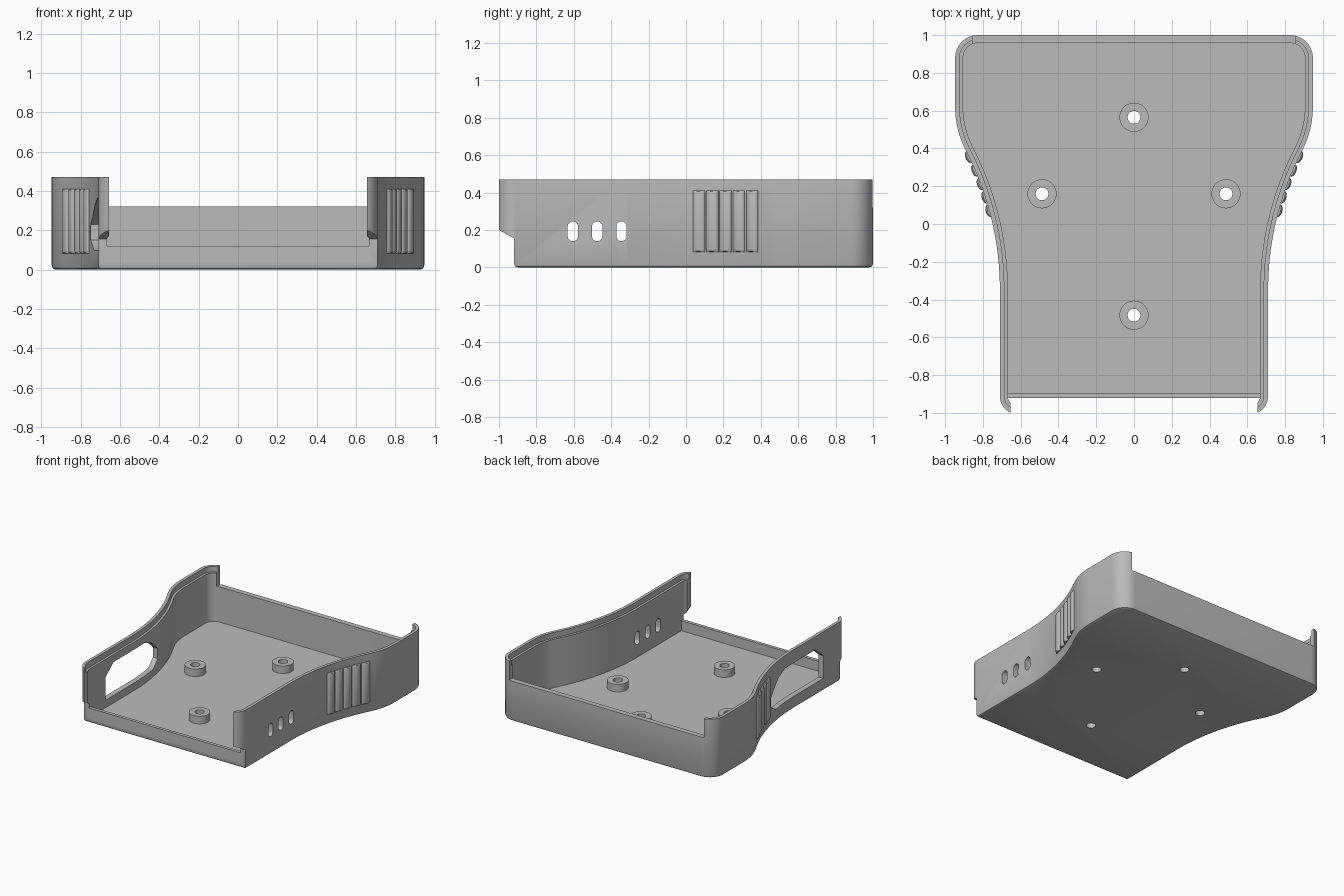
import bpy, bmesh
from math import sin, cos, asin, sqrt, radians, pi
from mathutils import Matrix, Vector

cube = bpy.data.objects.get("Cube")
if cube:
    bpy.data.objects.remove(cube, do_unlink=True)

grey = bpy.data.materials.new("plain grey")
grey.use_nodes = True
grey.diffuse_color = (0.5, 0.5, 0.5, 1)
grey.node_tree.nodes["Principled BSDF"].inputs["Base Color"].default_value = (0.5, 0.5, 0.5, 1)

HEIGHT, WALL, LIP, FLOOR = 0.47, 0.042, 0.024, 0.04
WAIST_X, WAIST_Y, WAIST_R = 0.71, -0.35, 1.6
SWEEP = 27.5


def loft(name, rings):
    """Closed solid through a list of equally long point rings."""
    bm = bmesh.new()
    loops = [[bm.verts.new(p) for p in ring] for ring in rings]
    n = len(loops[0])
    for a, b in zip(loops, loops[1:]):
        for i in range(n):
            j = (i + 1) % n
            bm.faces.new((a[i], a[j], b[j], b[i]))
    bm.faces.new(loops[0][::-1])
    bm.faces.new(loops[-1])
    bmesh.ops.recalc_face_normals(bm, faces=bm.faces)
    mesh = bpy.data.meshes.new(name)
    bm.to_mesh(mesh)
    bm.free()
    obj = bpy.data.objects.new(name, mesh)
    bpy.context.collection.objects.link(obj)
    mesh.materials.append(grey)
    return obj


def prism_x(name, profile, x0, x1):
    return loft(name, [[(x, y, z) for y, z in profile] for x in (x0, x1)])


def box(name, x0, x1, y0, y1, z0, z1):
    return prism_x(name, [(y0, z0), (y1, z0), (y1, z1), (y0, z1)], x0, x1)


def disc(x, y, z, r, n=40):
    return [(x + r * cos(2 * pi * i / n), y + r * sin(2 * pi * i / n), z) for i in range(n)]


def arc(cx, cy, r, a0, a1, n):
    """Points of a convex arc, each with its outward normal."""
    out = []
    for i in range(n + 1):
        a = radians(a0 + (a1 - a0) * i / n)
        out.append((cx + r * cos(a), cy + r * sin(a), cos(a), sin(a)))
    return out


def outline(inset, z):
    """Plan of the tray, moved inward by inset."""
    half = arc(0.61, -0.91, 0.1, -90, 0, 10)
    for i in range(21):
        a = radians(SWEEP * i / 20)
        half.append((WAIST_X + WAIST_R * (1 - cos(a)), WAIST_Y + WAIST_R * sin(a), cos(a), -sin(a)))
    half += arc(0.447, 0.62, 0.5, -SWEEP, 0, 10)[1:]
    half += arc(0.827, 0.88, 0.12, 0, 90, 12)
    right = [(x - nx * inset, y - ny * inset, z) for x, y, nx, ny in half]
    return right + [(-x, y, z) for x, y, z in reversed(right)]


def cut(obj, cutters):
    for c in cutters:
        c.hide_render = True
        mod = obj.modifiers.new("cut", 'BOOLEAN')
        mod.operation, mod.solver, mod.object = 'DIFFERENCE', 'EXACT', c
    dg = bpy.context.evaluated_depsgraph_get()
    dg.update()
    mesh = bpy.data.meshes.new_from_object(obj.evaluated_get(dg))
    obj.modifiers.clear()
    obj.data = mesh


parts, helpers = [], []

# Tray shell with a rounded bottom edge
shell = loft("tray_shell", [outline(0.02, 0), outline(0.006, 0.006), outline(0, 0.02),
                            outline(0, HEIGHT)])
parts.append(shell)

# Interior, lip step, front opening and lowered back wall
helpers += [
    loft("cavity", [outline(WALL, FLOOR), outline(WALL, 0.6)]),
    loft("lip_step", [outline(LIP, 0.425), outline(LIP, 0.6)]),
    prism_x("front_undercut", [(-1.2, -0.1), (-0.9, -0.1), (-0.9, 0), (-0.914, 0.006), (-0.92, 0.02),
                               (-0.92, 0.155), (-1, 0.2), (-1.2, 0.3)], -1, 1),
    box("front_opening", -0.655, 0.655, -1.2, -0.93, 0.1, 0.6),
    box("back_notch", -0.855, 0.855, 0.9, 1.2, 0.32, 0.6),
]

# Large chamfered port in the right wall
port = [(-0.71, 0.10), (-0.08, 0.10), (0.0, 0.15), (0.0, 0.23), (-0.12, 0.33),
        (-0.22, 0.365), (-0.61, 0.365), (-0.71, 0.28)]
helpers.append(prism_x("side_port", port, -0.9, -0.6))

# Three rounded slots in the left wall
for y in (-0.605, -0.475, -0.345):
    r = 0.028
    slot = []
    for i in range(24):
        a = 2 * pi * (i + 0.5) / 24
        slot.append((y + r * cos(a), 0.193 + r * sin(a) + (0.025 if sin(a) > 0 else -0.025)))
    helpers.append(prism_x("vent_slot", slot, 0.6, 0.85))

# Screw posts with holes through the floor
posts = []
for x, y in ((0, 0.565), (-0.487, 0.16), (0.487, 0.16), (0, -0.483)):
    post = loft("screw_post", [disc(x, y, z, 0.077) for z in (0.03, 0.1)])
    hole = loft("screw_hole", [disc(x, y, z, 0.034) for z in (-0.1, 0.3)])
    helpers.append(hole)
    posts.append((post, hole))
cut(shell, helpers)
for post, hole in posts:
    cut(post, [hole])
    parts.append(post)

# Low front wall between the sides
parts.append(box("front_wall", -0.68, 0.68, -0.92, -0.895, 0.02, 0.12))

# Grip ribs following the waist on both sides
for side in (1, -1):
    for i in range(5):
        y = 0.07 + 0.071 * i
        a = asin((y - WAIST_Y) / WAIST_R)
        x = WAIST_X + WAIST_R - sqrt(WAIST_R ** 2 - (y - WAIST_Y) ** 2)
        turn = Matrix.Rotation(-a, 3, 'Z')
        rings = []
        for z, s in ((0.082, 0.5), (0.087, 0.85), (0.097, 1), (0.395, 1), (0.405, 0.85), (0.41, 0.5)):
            ring = []
            for px, py, _ in disc(0, 0, 0, 1, 24):
                v = turn @ Vector((px * 0.019 * s, py * 0.034, 0))
                ring.append((side * (x + v.x), y + v.y, z))
            rings.append(ring)
        parts.append(loft("left_grip_rib" if side > 0 else "right_grip_rib", rings))

# Remove the cutters and smooth the curved faces
for h in helpers:
    bpy.data.objects.remove(h, do_unlink=True)
bpy.ops.object.select_all(action='DESELECT')
for p in parts:
    p.select_set(True)
bpy.context.view_layer.objects.active = shell
bpy.ops.object.shade_smooth_by_angle(angle=radians(35))
